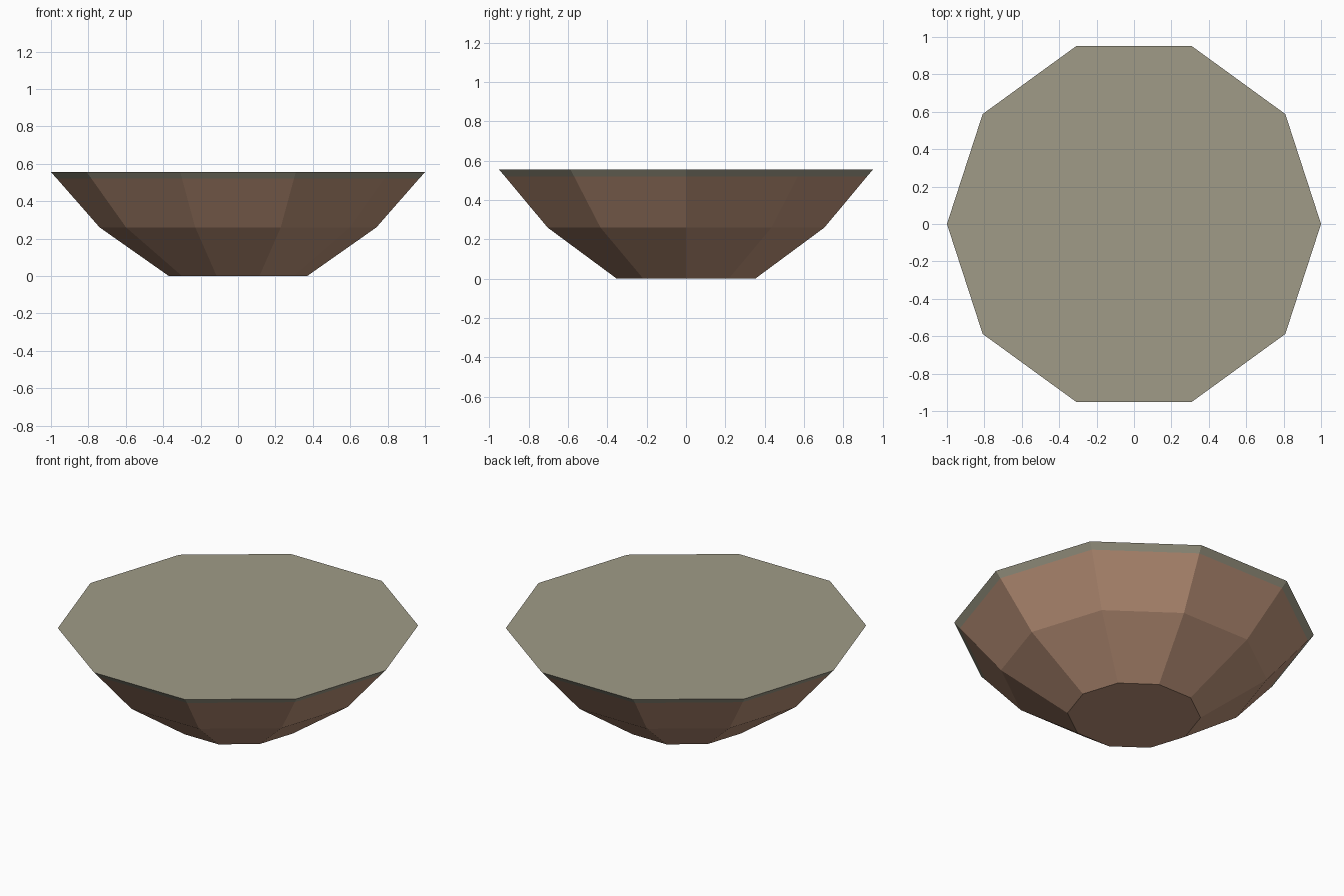
import bpy
import bmesh
import math

SIDES = 10

cube = bpy.data.objects.get("Cube")
if cube:
    bpy.data.objects.remove(cube, do_unlink=True)


def make_material(name, rgb):
    mat = bpy.data.materials.new(name)
    mat.use_nodes = True
    mat.diffuse_color = (*rgb, 1)
    bsdf = mat.node_tree.nodes["Principled BSDF"]
    bsdf.inputs["Base Color"].default_value = (*rgb, 1)
    bsdf.inputs["Roughness"].default_value = 0.9
    return mat


def lathe(name, profile, mat, cap_bottom=False, cap_top=False):
    """Flat-sided solid of revolution from (radius, height) points."""
    bm = bmesh.new()
    rings = []
    for radius, z in profile:
        angles = [math.tau * i / SIDES for i in range(SIDES)]
        rings.append([bm.verts.new((radius * math.cos(a), radius * math.sin(a), z))
                      for a in angles])
    for low, high in zip(rings, rings[1:]):
        for i in range(SIDES):
            j = (i + 1) % SIDES
            bm.faces.new((low[i], low[j], high[j], high[i]))
    if cap_bottom:
        bm.faces.new(rings[0][::-1])
    if cap_top:
        bm.faces.new(rings[-1])
    mesh = bpy.data.meshes.new(name)
    bm.to_mesh(mesh)
    bm.free()
    mesh.materials.append(mat)
    obj = bpy.data.objects.new(name, mesh)
    bpy.context.collection.objects.link(obj)
    return obj


earth = make_material("earth_brown", (0.51, 0.295, 0.195))
ground = make_material("grey_green", (0.35, 0.33, 0.245))

# Tapering underside
lathe("earth_base", [(0.37, 0), (0.74, 0.26), (0.968, 0.52)], earth, cap_bottom=True)

# Flat top layer with a thin rim
lathe("ground_top", [(0.968, 0.52), (1, 0.555)], ground, cap_top=True)
